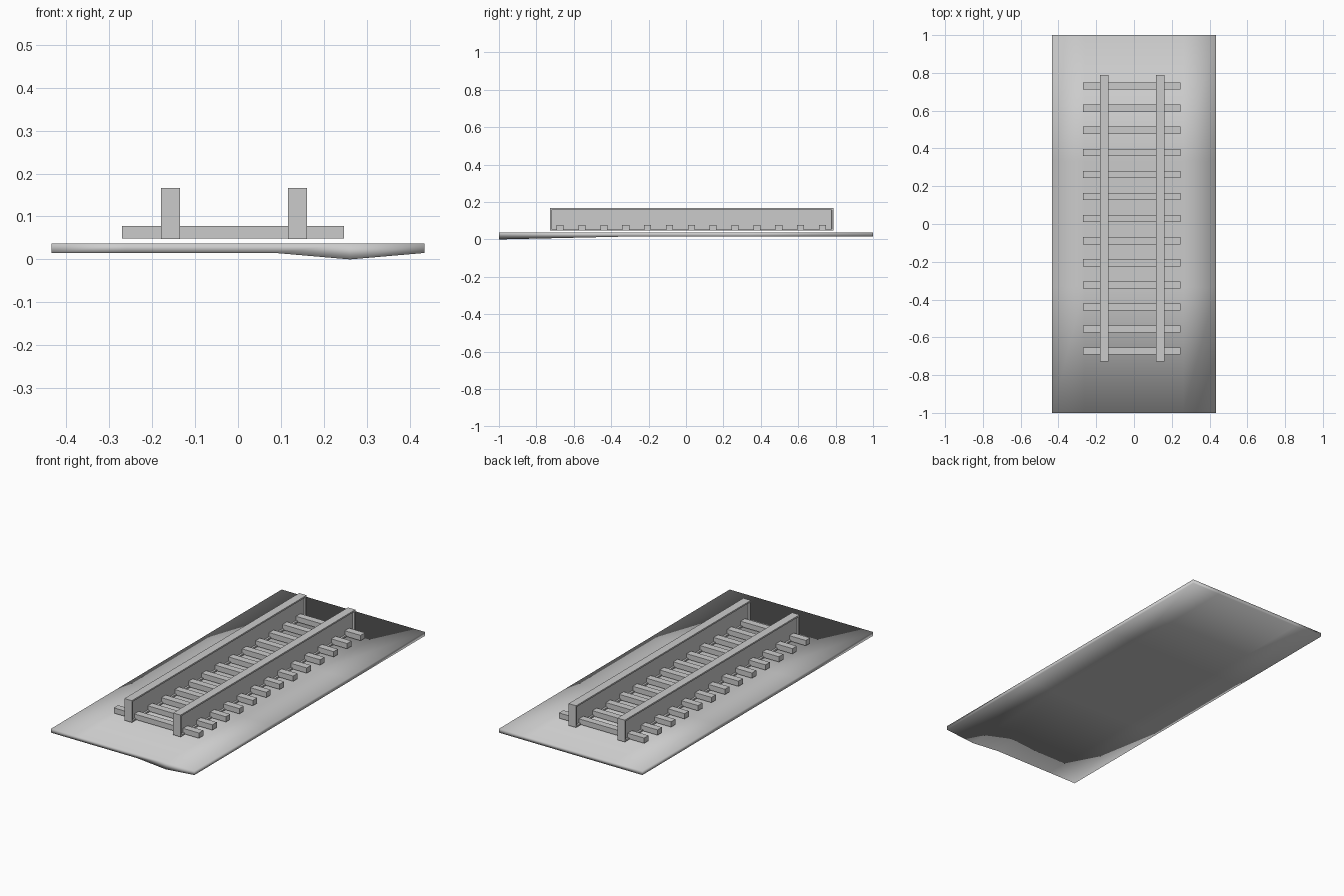
import bpy, bmesh

if "Cube" in bpy.data.objects:
    bpy.data.objects.remove(bpy.data.objects["Cube"])


def finish(bm, name, smooth=False):
    bmesh.ops.recalc_face_normals(bm, faces=bm.faces)
    for f in bm.faces:
        f.smooth = smooth
    me = bpy.data.meshes.new(name)
    bm.to_mesh(me)
    bm.free()
    ob = bpy.data.objects.new(name, me)
    bpy.context.collection.objects.link(ob)
    return ob


def box(x0, x1, y0, y1, z0, z1):
    bm = bmesh.new()
    bmesh.ops.create_cube(bm, size=1)
    for v in bm.verts:
        v.co = ((x0 + x1) / 2 + v.co.x * (x1 - x0),
                (y0 + y1) / 2 + v.co.y * (y1 - y0),
                (z0 + z1) / 2 + v.co.z * (z1 - z0))
    return bm


# Ground slab: coarse smooth grid with thickness and one sagging underside corner
NX, NY = 5, 3
bm = bmesh.new()
grid = [[bm.verts.new((-0.435 + 0.87 * i / NX, -1 + 2 * j / NY, 0.015))
         for j in range(NY + 1)] for i in range(NX + 1)]
for i in range(NX):
    for j in range(NY):
        bm.faces.new((grid[i][j], grid[i + 1][j], grid[i + 1][j + 1], grid[i][j + 1]))
ext = bmesh.ops.extrude_face_region(bm, geom=bm.faces[:], use_keep_orig=True)
for g in ext["geom"]:
    if isinstance(g, bmesh.types.BMVert):
        g.co.z = 0.037
bm.verts.ensure_lookup_table()
low = min((v for v in bm.verts if v.co.z < 0.02),
          key=lambda v: abs(v.co.x - 0.26) + abs(v.co.y + 1))
low.co.z = 0.0
finish(bm, "ground_slab", True)

# Sleepers
for k in range(13):
    y = -0.673 + 0.1169 * k
    finish(box(-0.27, 0.247, y - 0.019, y + 0.019, 0.049, 0.078), f"sleeper_{k + 1}")

# Rails with shallow recessed panels along both sides
for name, x0 in (("left_rail", -0.18), ("right_rail", 0.116)):
    bm = box(x0, x0 + 0.045, -0.728, 0.788, 0.047, 0.167)
    bm.normal_update()
    sides = [f for f in bm.faces if abs(f.normal.x) > 0.9]
    bmesh.ops.inset_individual(bm, faces=sides, thickness=0.012)
    bmesh.ops.inset_individual(bm, faces=sides, thickness=0.0005, depth=-0.01)
    finish(bm, name)
